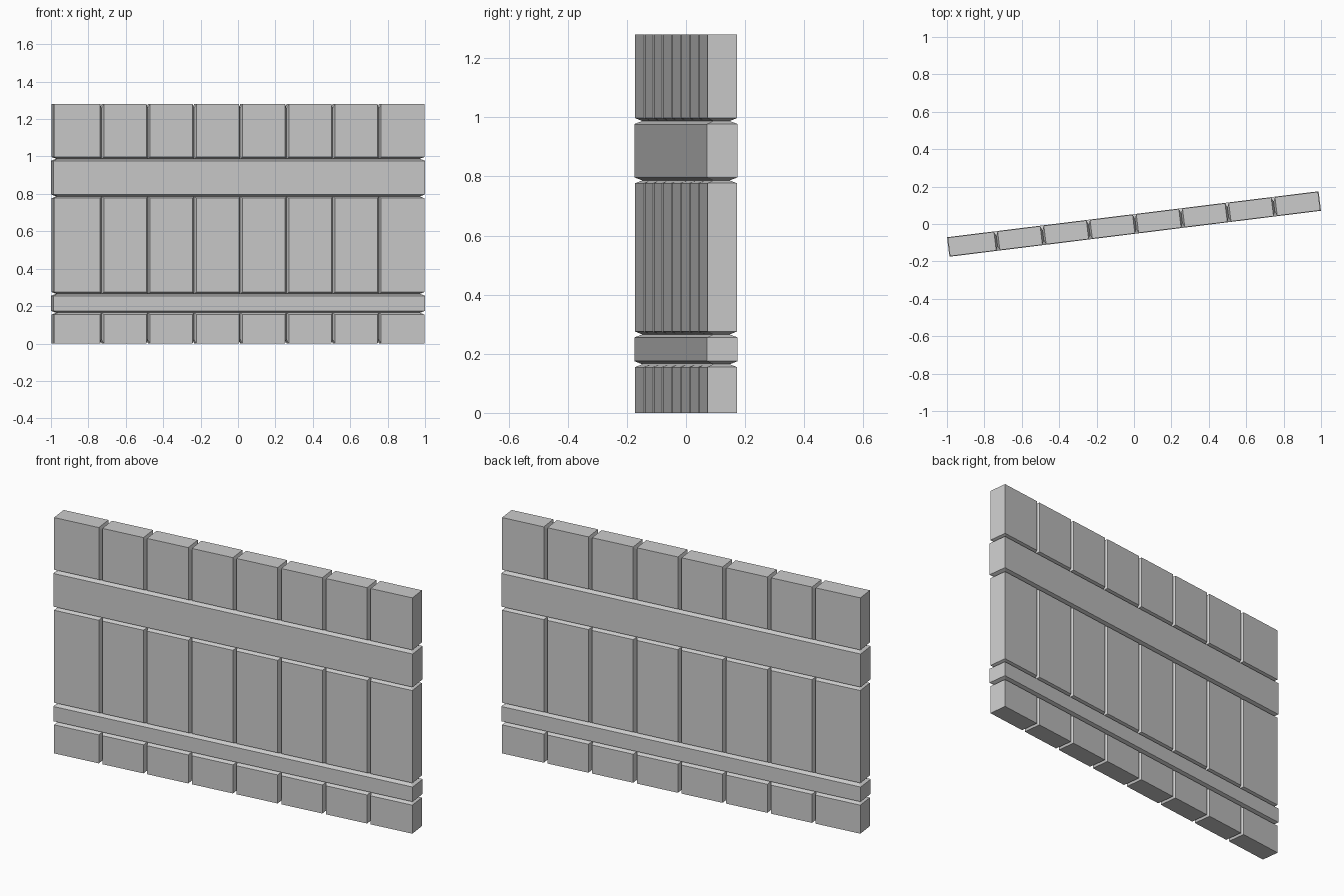
import bpy, bmesh, math
from mathutils import Vector, Matrix

if "Cube" in bpy.data.objects:
    bpy.data.objects.remove(bpy.data.objects["Cube"])

TURN = Matrix.Rotation(math.radians(7.05), 4, 'Z')
HALF_GAP, DEPTH = 0.010, 0.023   # half width and depth of the V joints


def block(name, lo, hi, joints):
    """Box whose joint faces, given as (axis, sign), are chamfered along their outer edges."""
    lo, hi = Vector(lo), Vector(hi)
    bm = bmesh.new()
    bmesh.ops.create_cube(bm, size=1)
    bmesh.ops.scale(bm, vec=hi - lo, verts=bm.verts)
    bmesh.ops.translate(bm, vec=(lo + hi) / 2, verts=bm.verts)
    for i, s in joints:
        for j in range(3):
            for t in (-1, 1):
                if j == i or (j, t) in joints:
                    continue
                co, no = Vector(), Vector()
                co[i] = hi[i] if s > 0 else lo[i]
                co[j] = (hi[j] if t > 0 else lo[j]) - t * DEPTH
                no[i], no[j] = s / HALF_GAP, t / DEPTH
                geom = bm.verts[:] + bm.edges[:] + bm.faces[:]
                bmesh.ops.bisect_plane(bm, geom=geom, plane_co=co,
                                       plane_no=no.normalized(), clear_outer=True)
                open_edges = [e for e in bm.edges if e.is_boundary]
                bmesh.ops.holes_fill(bm, edges=open_edges, sides=0)
    bmesh.ops.recalc_face_normals(bm, faces=bm.faces)
    bm.transform(TURN)
    mesh = bpy.data.meshes.new(name)
    bm.to_mesh(mesh)
    bm.free()
    bpy.context.collection.objects.link(bpy.data.objects.new(name, mesh))


# upright planks, in three rows split by the rails
L, T = 0.9975, 0.05
xs = [-L] + [-0.7385 + 0.249 * k for k in range(7)] + [L]
rows = [("lower_plank", 0.0, 0.165), ("middle_plank", 0.265, 0.787), ("upper_plank", 0.987, 1.28)]
for r, (name, z0, z1) in enumerate(rows):
    for k in range(8):
        joints = []
        if k > 0:
            joints.append((0, -1))
        if k < 7:
            joints.append((0, 1))
        if r > 0:
            joints.append((2, -1))
        if r < 2:
            joints.append((2, 1))
        block(f"{name}_{k + 1}", (xs[k], -T, z0), (xs[k + 1], T, z1), joints)

# slightly proud horizontal rails
for name, z0, z1 in (("lower_rail", 0.165, 0.265), ("upper_rail", 0.787, 0.987)):
    block(name, (-1.001, -0.0525, z0), (1.001, 0.0525, z1), [(2, -1), (2, 1)])
